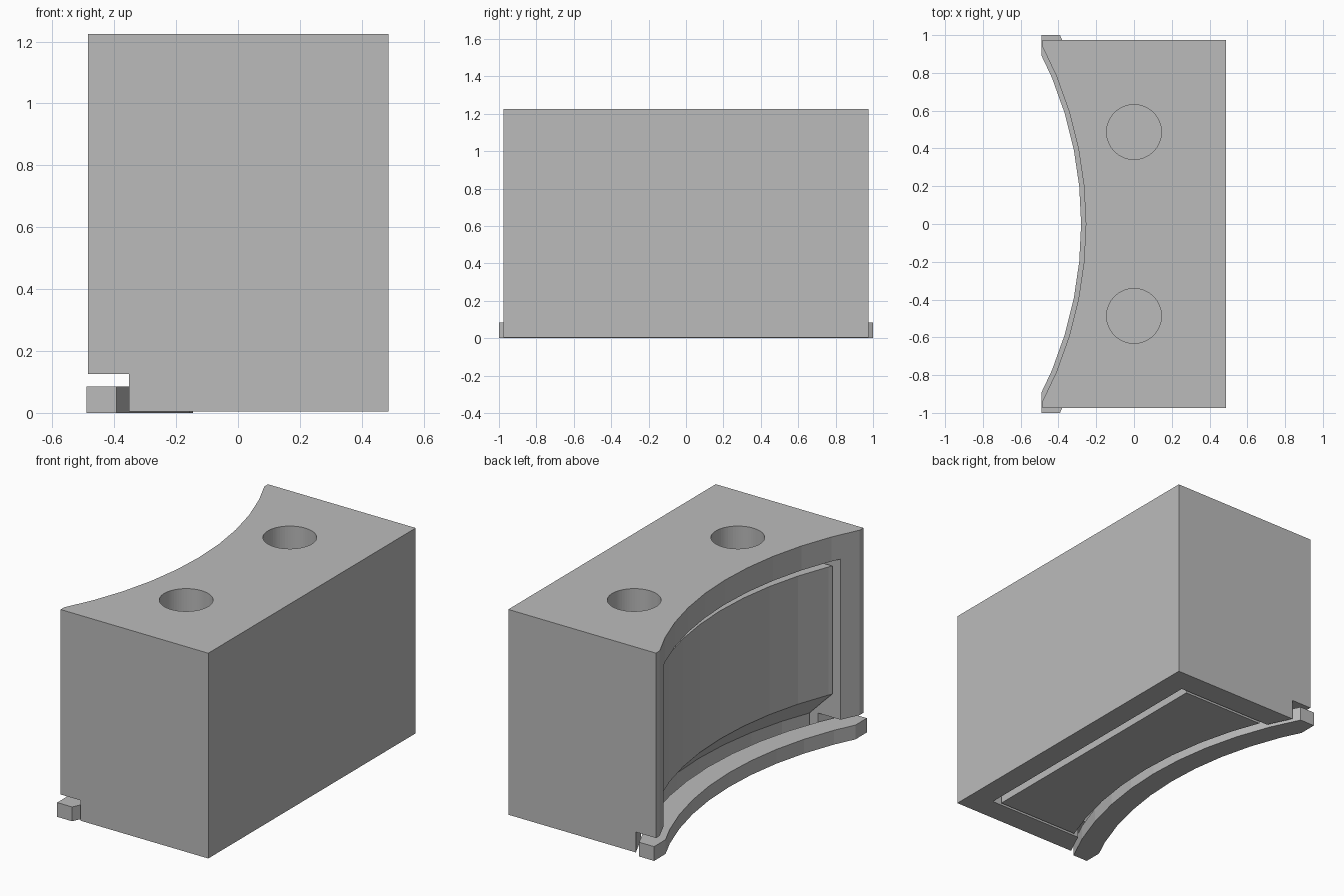
import bpy, bmesh, math

if "Cube" in bpy.data.objects:
    bpy.data.objects.remove(bpy.data.objects["Cube"], do_unlink=True)

AXIS_X = -2.3      # centre of the large curve that hollows the side
STEPS = 64
BASE = 0.004       # the rail hangs slightly lower than the block

grey = bpy.data.materials.new("plain_grey")
grey.use_nodes = True
grey.diffuse_color = (0.5, 0.5, 0.5, 1)
grey.node_tree.nodes["Principled BSDF"].inputs["Base Color"].default_value = (0.5, 0.5, 0.5, 1)


def finish(name, bm):
    bmesh.ops.recalc_face_normals(bm, faces=bm.faces)
    mesh = bpy.data.meshes.new(name)
    bm.to_mesh(mesh)
    bm.free()
    mesh.materials.append(grey)
    obj = bpy.data.objects.new(name, mesh)
    bpy.context.collection.objects.link(obj)
    return obj


def box(name, x0, x1, half_y, z0, z1):
    bm = bmesh.new()
    bmesh.ops.create_cube(bm, size=1)
    for v in bm.verts:
        v.co.x = x1 if v.co.x > 0 else x0
        v.co.y = half_y if v.co.y > 0 else -half_y
        v.co.z = z1 if v.co.z > 0 else z0
    return finish(name, bm)


def turned(name, profile, cx=AXIS_X, cy=0):
    """Solid of revolution from (radius, height) points, capped at both ends."""
    bm = bmesh.new()
    rings = []
    for r, z in profile:
        angles = [math.tau * i / STEPS for i in range(STEPS)]
        rings.append([bm.verts.new((cx + r * math.cos(a), cy + r * math.sin(a), z)) for a in angles])
    for low, high in zip(rings, rings[1:]):
        for i in range(STEPS):
            j = (i + 1) % STEPS
            bm.faces.new((low[i], low[j], high[j], high[i]))
    bm.faces.new(rings[0])
    bm.faces.new(rings[-1])
    return finish(name, bm)


def combine(obj, tool, operation="DIFFERENCE"):
    mod = obj.modifiers.new("cut", "BOOLEAN")
    mod.operation = operation
    mod.solver = "EXACT"
    mod.object = tool
    bpy.context.view_layer.objects.active = obj
    bpy.ops.object.modifier_apply(modifier=mod.name)
    bpy.data.objects.remove(tool, do_unlink=True)


# Outer housing: curved side with a wider notch at the foot
housing = box("housing", -0.485, 0.487, 0.975, BASE, 1.225)
combine(housing, turned("curve_cutter", [(2.18, -1), (2.18, 0.125), (2.045, 0.125), (2.045, 2)]))

# Cavity, open at the bottom and through the curved side
combine(housing, box("cavity_cutter", -1, 0.345, 0.832, -1, 1.08))

# Two round holes through the roof
for y in (-0.487, 0.487):
    combine(housing, turned("hole_cutter", [(0.145, 1.06), (0.145, 2)], 0, y))

# Inner block with a sloped undercut, sitting loose in the cavity
core = box("inner_block", -0.6, 0.297, 0.815, BASE, 1.035)
combine(core, turned("undercut_cutter", [(2.215, -1), (2.215, 0.12), (2.075, 0.273), (2.075, 2)]))

# Curved rail along the foot
rail = box("curved_rail", -0.49, 0.3, 1.0, 0, 0.085)
combine(rail, turned("rail_outer", [(2.155, -1), (2.155, 1)]), "INTERSECT")
combine(rail, turned("rail_inner", [(2.02, -1), (2.02, 1)]))
